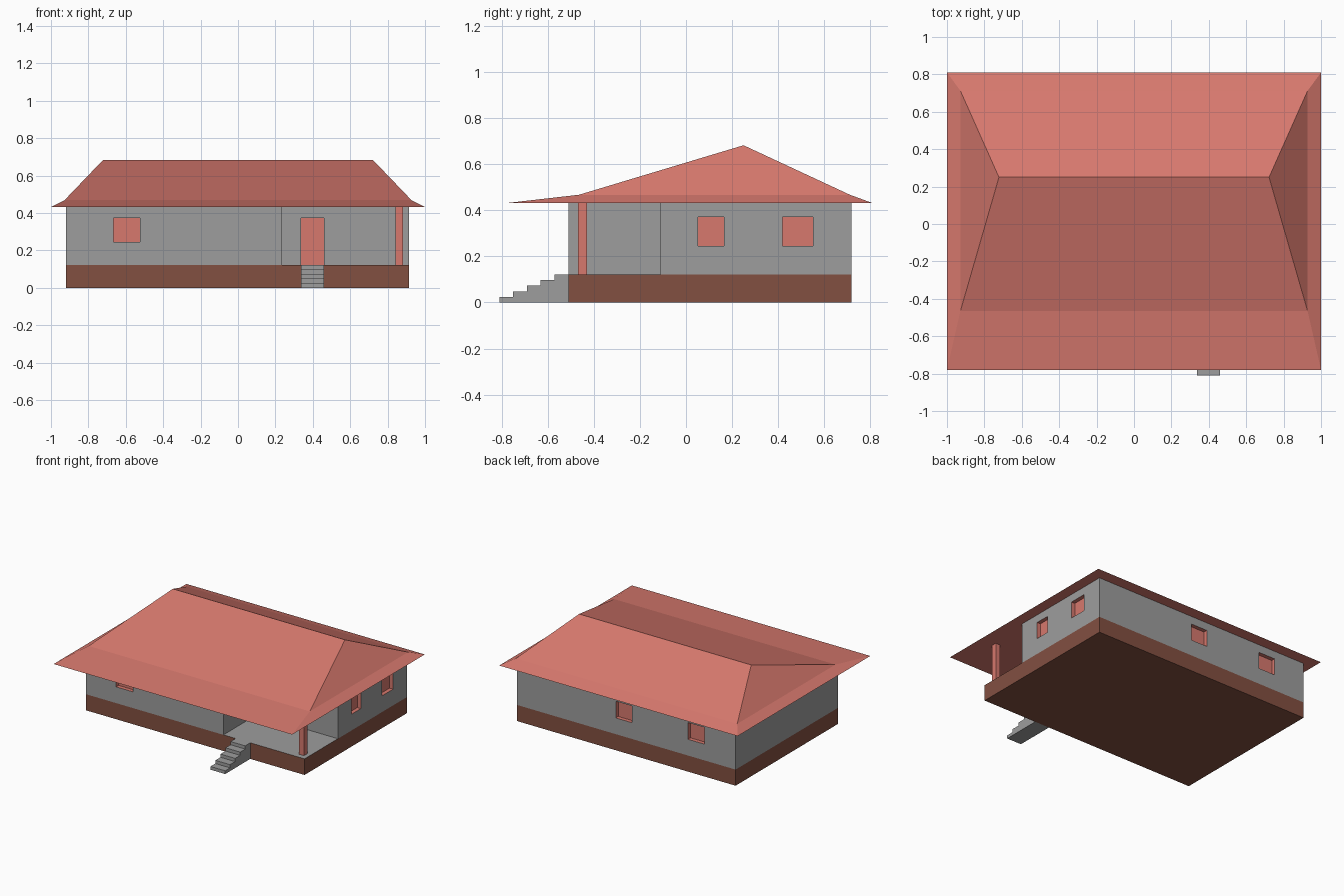
import bpy, bmesh

if "Cube" in bpy.data.objects:
    bpy.data.objects.remove(bpy.data.objects["Cube"])


def material(name, rgb):
    m = bpy.data.materials.new(name)
    m.diffuse_color = (*rgb, 1)
    m.use_nodes = True
    m.node_tree.nodes["Principled BSDF"].inputs["Base Color"].default_value = m.diffuse_color
    return m


RED = material("terracotta red", (0.68, 0.19, 0.155))
GREY = material("plaster grey", (0.34, 0.34, 0.34))
BROWN = material("plinth brown", (0.225, 0.08, 0.053))


def finish(name, bm, *mats):
    bmesh.ops.recalc_face_normals(bm, faces=bm.faces)
    me = bpy.data.meshes.new(name)
    bm.to_mesh(me)
    bm.free()
    for m in mats:
        me.materials.append(m)
    ob = bpy.data.objects.new(name, me)
    bpy.context.collection.objects.link(ob)
    return ob


def add_prism(bm, points, offset):
    """Extrude a closed polygon along an offset vector."""
    face = bm.faces.new([bm.verts.new(p) for p in points])
    ext = bmesh.ops.extrude_face_region(bm, geom=[face], use_keep_orig=True)
    verts = [g for g in ext["geom"] if isinstance(g, bmesh.types.BMVert)]
    bmesh.ops.translate(bm, verts=verts, vec=offset)


def add_box(bm, x0, x1, y0, y1, z0, z1):
    add_prism(bm, [(x0, y0, z0), (x1, y0, z0), (x1, y1, z0), (x0, y1, z0)],
              (0, 0, z1 - z0))


L, R, F, B = -0.92, 0.915, -0.51, 0.72      # house footprint
PX, PY = 0.235, -0.11                       # porch corner
FLOOR, EAVE = 0.122, 0.432
W0, W1 = 0.245, 0.372                       # window heights
D = 0.03                                    # recess depth

# plinth: brown sides, grey porch floor on top
bm = bmesh.new()
add_box(bm, L, R, F, B, 0, FLOOR)
plinth = finish("plinth", bm, BROWN, GREY)
for p in plinth.data.polygons:
    p.material_index = 1 if p.normal.z > 0.5 else 0

# L-shaped walls around the corner porch
bm = bmesh.new()
outline = [(L, F), (PX, F), (PX, PY), (R, PY), (R, B), (L, B)]
add_prism(bm, [(x, y, FLOOR) for x, y in outline], (0, 0, EAVE - FLOOR))
walls = finish("walls", bm, GREY, RED)

# red recesses for windows and door
bm = bmesh.new()
add_box(bm, -0.665, -0.525, F - 0.05, F + D, W0, W1)          # front window
add_box(bm, 0.337, 0.46, PY - 0.05, PY + D, 0.08, W1)         # door
for x0, x1 in [(-0.66, -0.52), (-0.05, 0.085)]:               # back windows
    add_box(bm, x0, x1, B - D, B + 0.05, W0, W1)
for y0, y1 in [(0.052, 0.165), (0.42, 0.552)]:                # right windows
    add_box(bm, R - D, R + 0.05, y0, y1, W0, W1)
cutter = finish("opening_cutter", bm, RED)
cutter.hide_render = True

mod = walls.modifiers.new("openings", 'BOOLEAN')
mod.operation = 'DIFFERENCE'
mod.solver = 'EXACT'
mod.material_mode = 'TRANSFER'
mod.object = cutter
bpy.context.view_layer.objects.active = walls
bpy.ops.object.modifier_apply(modifier=mod.name)
bpy.data.objects.remove(cutter)

# porch post
bm = bmesh.new()
add_box(bm, 0.842, 0.882, -0.47, -0.43, FLOOR, EAVE)
finish("porch_post", bm, RED)

# front steps as one stepped profile
n, rise, run = 5, FLOOR / 5, 0.0605
profile = [(F, 0), (F - n * run + 0.002, 0)]
for i in range(n):
    y = F - (n - i) * run + (0.002 if i == 0 else 0)
    if i:
        profile.append((y, i * rise))
    profile.append((y, (i + 1) * rise))
profile.append((F, FLOOR))
bm = bmesh.new()
add_prism(bm, [(0.337, y, z) for y, z in profile], (0.123, 0, 0))
finish("front_steps", bm, GREY)

# hip roof with flared eaves: eave ring, break ring, ridge
bm = bmesh.new()


def ring(hx, y0, y1, z):
    return [bm.verts.new(p) for p in
            [(-hx, y0, z), (hx, y0, z), (hx, y1, z), (-hx, y1, z)]]


eave = ring(1.0, -0.78, 0.81, EAVE)
brk = ring(0.928, -0.465, 0.712, 0.468)
r0, r1 = [bm.verts.new((x, 0.25, 0.683)) for x in (-0.722, 0.722)]
bm.faces.new(eave)
for i in range(4):
    j = (i + 1) % 4
    bm.faces.new([eave[i], eave[j], brk[j], brk[i]])
bm.faces.new([brk[0], brk[1], r1, r0])
bm.faces.new([brk[1], brk[2], r1])
bm.faces.new([brk[2], brk[3], r0, r1])
bm.faces.new([brk[3], brk[0], r0])
finish("roof", bm, RED)
